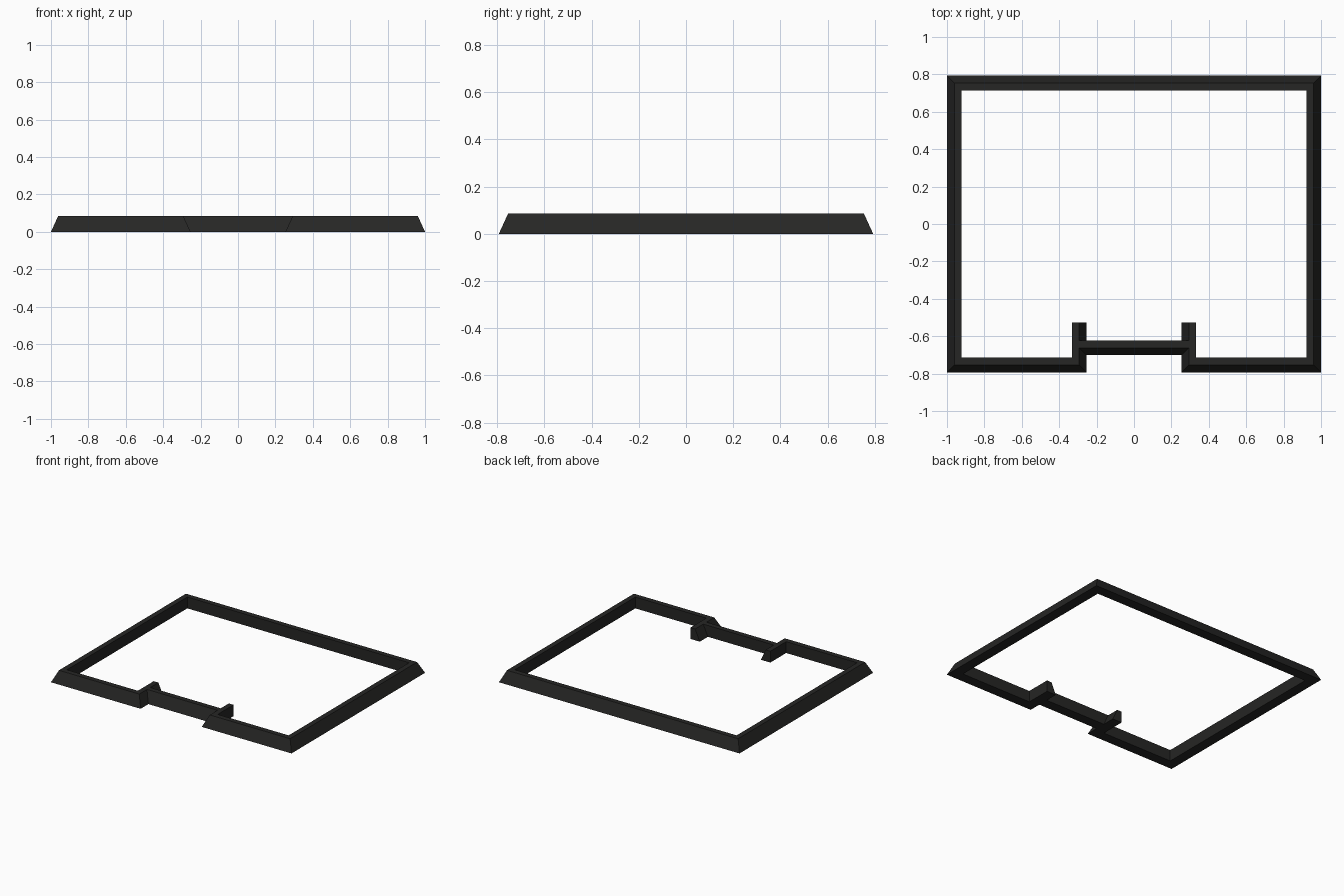
import bpy, bmesh
from mathutils import Vector

if "Cube" in bpy.data.objects:
    bpy.data.objects.remove(bpy.data.objects["Cube"])

mat = bpy.data.materials.new("charcoal black")
mat.diffuse_color = (0.019, 0.019, 0.018, 1)
mat.use_nodes = True
mat.node_tree.nodes["Principled BSDF"].inputs["Base Color"].default_value = mat.diffuse_color

# Trim cross-section: (distance inward from outer edge, height)
H, W, S = 0.085, 0.078, 0.039
PROFILE = [(0, 0), (S, H), (W, H), (W, 0)]


def right_of(a, b):
    d = (b - a).normalized()
    return Vector((d.y, -d.x))


def sweep(name, path):
    """Sweep the trim profile along an open path with mitred corners."""
    pts = [Vector(p) for p in path]
    normals = [right_of(a, b) for a, b in zip(pts, pts[1:])]
    bm = bmesh.new()
    rings = []
    for i, p in enumerate(pts):
        n0 = normals[max(i - 1, 0)]
        n1 = normals[min(i, len(normals) - 1)]
        m = (n0 + n1) / (1 + n0.dot(n1))
        rings.append([bm.verts.new((p.x + m.x * o, p.y + m.y * o, z)) for o, z in PROFILE])
    n = len(PROFILE)
    for a, b in zip(rings, rings[1:]):
        for k in range(n):
            bm.faces.new((a[k], a[(k + 1) % n], b[(k + 1) % n], b[k]))
    bm.faces.new(rings[0])
    bm.faces.new(rings[-1])
    bmesh.ops.recalc_face_normals(bm, faces=bm.faces)
    me = bpy.data.meshes.new(name)
    bm.to_mesh(me)
    bm.free()
    me.materials.append(mat)
    ob = bpy.data.objects.new(name, me)
    bpy.context.collection.objects.link(ob)


# Outer frame with returns turning inward beside the front opening
X, Y, D, E = 1.0, 0.793, 0.254, -0.527
half = [(-D, E), (-D, -Y), (-X, -Y), (-X, Y)]
sweep("perimeter_trim", half + [(-x, y) for x, y in reversed(half)])

# Recessed bar across the front opening
sweep("recessed_front_bar", [(D + S, -0.701), (-D - S, -0.701)])
